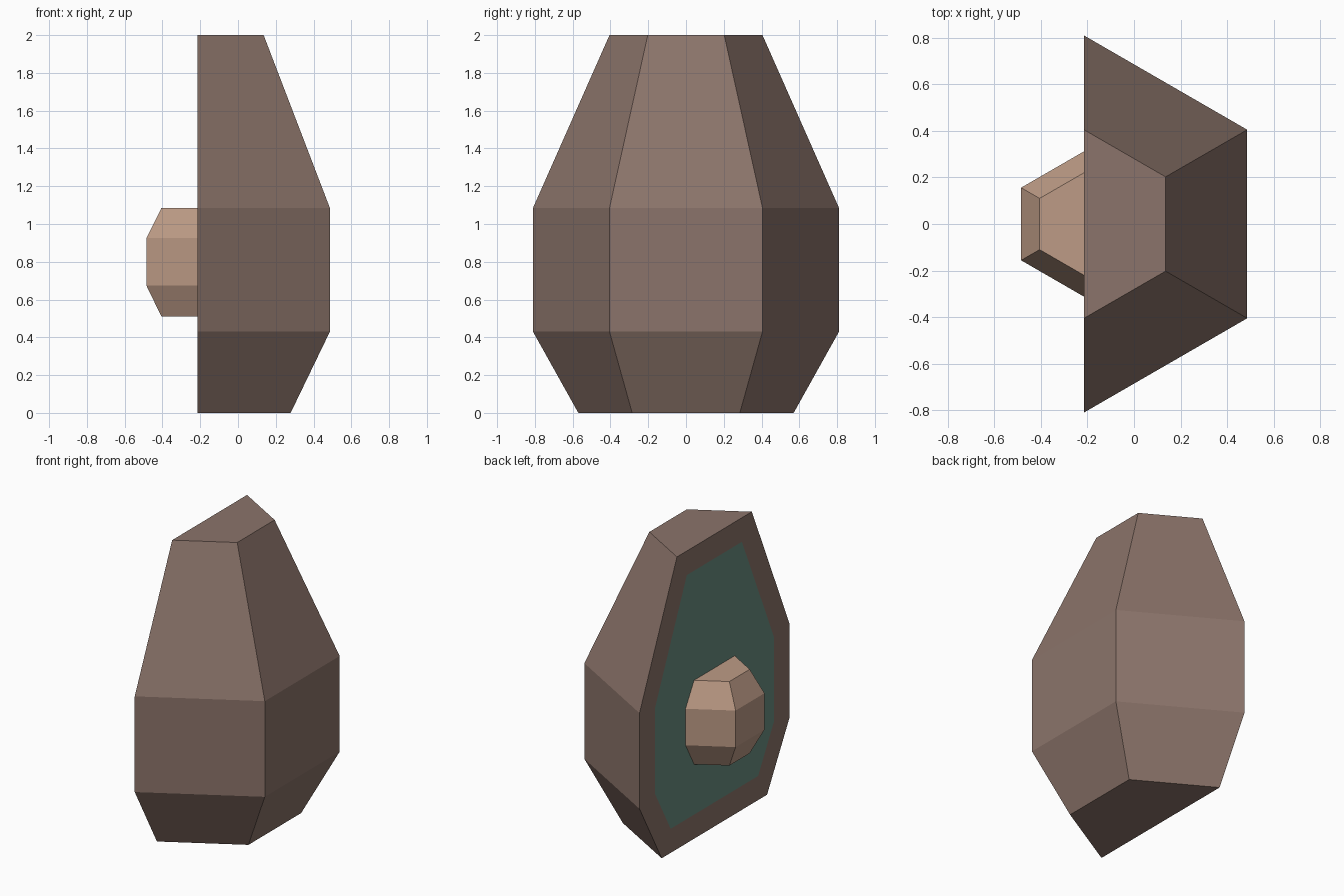
import bpy, bmesh, math

if "Cube" in bpy.data.objects:
    bpy.data.objects.remove(bpy.data.objects["Cube"])

CUT_X = -0.215   # plane of the cut face


def material(name, rgb):
    m = bpy.data.materials.new(name)
    m.diffuse_color = (*rgb, 1)
    m.use_nodes = True
    m.node_tree.nodes["Principled BSDF"].inputs["Base Color"].default_value = m.diffuse_color
    return m


def to_object(bm, name, mat):
    bmesh.ops.recalc_face_normals(bm, faces=bm.faces)
    me = bpy.data.meshes.new(name)
    bm.to_mesh(me)
    bm.free()
    me.materials.append(mat)
    ob = bpy.data.objects.new(name, me)
    bpy.context.collection.objects.link(ob)
    return ob


def half_hex_loft(rings, side):
    """Half hexagon lofted through (z, radius) rings, on one side of the cut.
    Returns the bmesh and its single flat cut face."""
    bm = bmesh.new()
    angles = [math.radians(a) for a in (-90, -30, 30, 90)]
    loops = [[bm.verts.new((CUT_X + side * r * math.cos(a), r * math.sin(a), z))
              for a in angles] for z, r in rings]
    for lo, hi in zip(loops, loops[1:]):
        for i in range(3):
            bm.faces.new((lo[i], lo[i + 1], hi[i + 1], hi[i]))
    bm.faces.new(loops[0][::-1])
    bm.faces.new(loops[-1])
    cut = bm.faces.new([l[0] for l in loops] + [l[3] for l in reversed(loops)])
    bmesh.ops.recalc_face_normals(bm, faces=bm.faces)
    return bm, cut


brown = material("skin_brown", (0.26, 0.175, 0.145))
green = material("flesh_green", (0.145, 0.27, 0.22))
tan = material("pit_tan", (0.51, 0.33, 0.24))

# Outer shell with a rim left around the cut face
bm, cut = half_hex_loft([(0, 0.57), (0.43, 0.81), (1.085, 0.81), (2, 0.405)], 1)
bmesh.ops.inset_region(bm, faces=[cut], thickness=0.165, use_even_offset=True)
outline = [v.co.copy() for v in cut.verts]
bmesh.ops.delete(bm, geom=[cut], context='FACES_ONLY')
to_object(bm, "shell", brown)

# Flesh panel filling the rim, facing -x
bm = bmesh.new()
face = bm.faces.new([bm.verts.new(co) for co in outline])
face.normal_update()
flip = face.normal.x > 0
flesh = to_object(bm, "flesh", green)
if flesh.data.polygons[0].normal.x > 0:
    flesh.data.flip_normals()

# Pit standing out of the flesh
bm, _ = half_hex_loft([(0.51, 0.22), (0.675, 0.312), (0.925, 0.312), (1.085, 0.22)], -1)
to_object(bm, "pit", tan)
